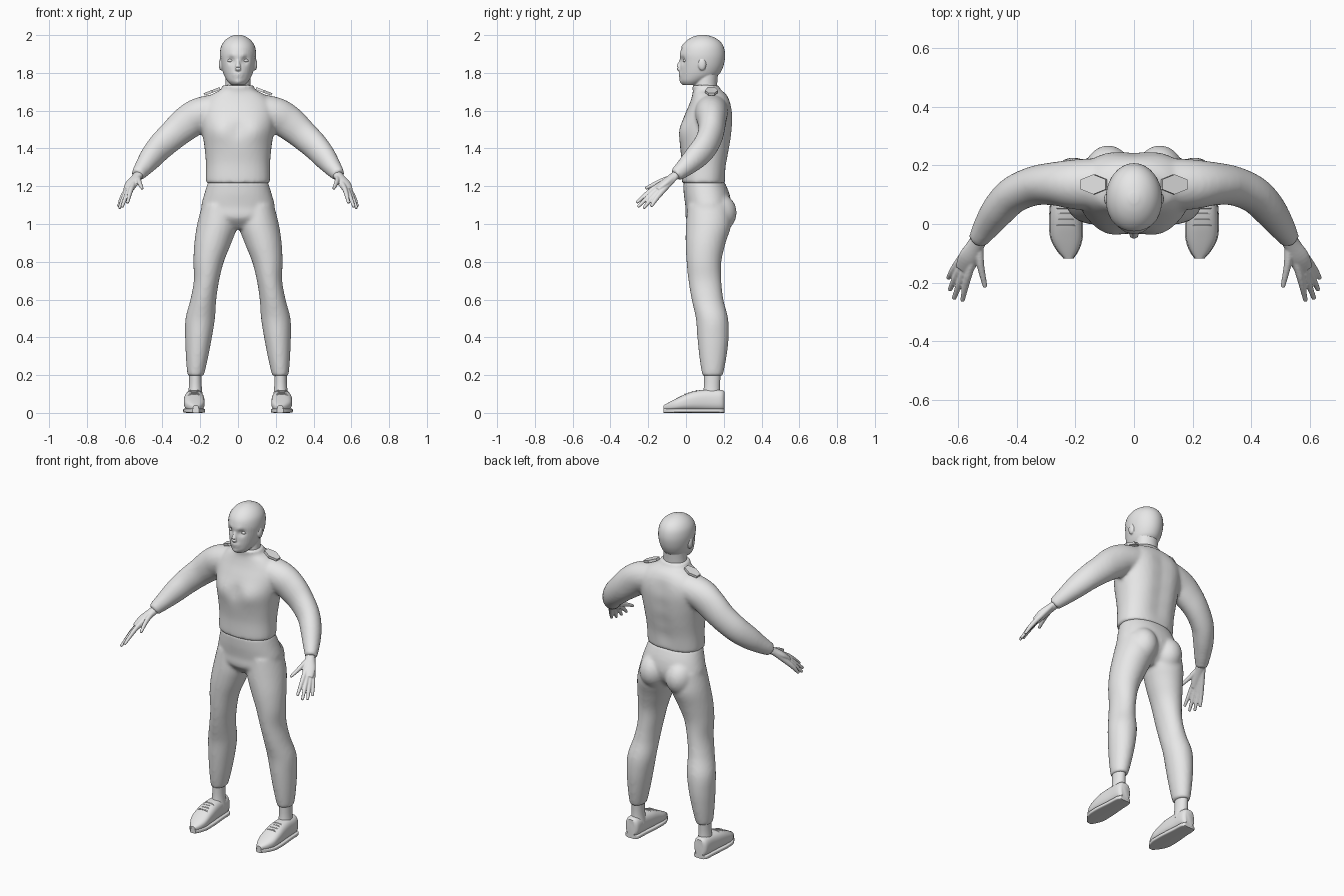
import bpy, bmesh, math
from mathutils import Vector, Matrix

default_cube = bpy.data.objects.get("Cube")
if default_cube:
    bpy.data.objects.remove(default_cube, do_unlink=True)

grey = bpy.data.materials.new("light_grey")
grey.use_nodes = True
grey.diffuse_color = (0.8, 0.8, 0.8, 1)
grey.node_tree.nodes["Principled BSDF"].inputs["Base Color"].default_value = (0.8, 0.8, 0.8, 1)

UP = Vector((0, 0, 1))


def spline(rows, steps=4):
    """Smooth curve through rows of numbers."""
    rows = [Vector(r) for r in rows]
    out = []
    for i in range(len(rows) - 1):
        a, b, c, d = rows[max(i - 1, 0)], rows[i], rows[i + 1], rows[min(i + 2, len(rows) - 1)]
        for k in range(steps):
            t = k / steps
            out.append(b + (c - a) * (t / 2) + (a * 2 - b * 5 + c * 4 - d) * (t * t / 2)
                       + (b * 3 - a - c * 3 + d) * (t ** 3 / 2))
    return out + [rows[-1]]


def loft(bm, rings, axis=None, power=2, segs=40):
    """Skin rings of (x, y, z, half width, half height) along their path."""
    rings = spline(rings)
    loops = []
    for i, r in enumerate(rings):
        centre = Vector(r[:3])
        ahead, behind = rings[min(i + 1, len(rings) - 1)], rings[max(i - 1, 0)]
        t = axis or (Vector(ahead[:3]) - Vector(behind[:3])).normalized()
        u = Vector((1, 0, 0)) if t == UP else t.cross(UP).normalized()
        v = t.cross(u)
        loop = []
        for k in range(segs):
            a = math.tau * k / segs
            c, s = math.cos(a), math.sin(a)
            c = math.copysign(abs(c) ** (2 / power), c)
            s = math.copysign(abs(s) ** (2 / power), s)
            loop.append(bm.verts.new(centre + u * c * r[3] + v * s * r[4]))
        loops.append(loop)
    for lo, hi in zip(loops, loops[1:]):
        for k in range(segs):
            n = (k + 1) % segs
            bm.faces.new((lo[k], lo[n], hi[n], hi[k]))
    bm.faces.new(loops[0][::-1])
    bm.faces.new(loops[-1])


def column(bm, rows, side=1, power=2):
    """Upright loft from rows of (z, x min, x max, y min, y max)."""
    rings = [(side * (a + b) / 2, (c + d) / 2, z, (b - a) / 2, (d - c) / 2) for z, a, b, c, d in rows]
    loft(bm, rings, UP, power)


def body(rows):
    """Rows of (z, half width, y min, y max) centred on x."""
    return [(z, -w, w, a, b) for z, w, a, b in rows]


def flip(rings, side):
    return [(side * r[0], *r[1:]) for r in rings]


def ball(bm, centre, size):
    m = Matrix.Translation(centre) @ Matrix.Diagonal((*size, 1))
    bmesh.ops.create_icosphere(bm, subdivisions=4, radius=1, matrix=m)


def bump(bm, centre, amount, spread):
    """Push the surface along y around a point, on both sides."""
    for x in {centre[0], -centre[0]}:
        c = Vector((x, *centre[1:]))
        for v in bm.verts:
            v.co.y += amount * math.exp(-(v.co - c).length_squared / (2 * spread ** 2))


def finish(bm, name, voxel=0, smooth=4):
    bmesh.ops.recalc_face_normals(bm, faces=bm.faces)
    mesh = bpy.data.meshes.new(name)
    bm.to_mesh(mesh)
    bm.free()
    mesh.materials.append(grey)
    ob = bpy.data.objects.new(name, mesh)
    bpy.context.collection.objects.link(ob)
    if voxel:
        fuse = ob.modifiers.new("Fuse", 'REMESH')
        fuse.mode = 'VOXEL'
        fuse.voxel_size = voxel
        fuse.use_smooth_shade = True
        relax = ob.modifiers.new("Relax", 'SMOOTH')
        relax.factor, relax.iterations = 0.5, smooth
    else:
        bpy.ops.object.select_all(action='DESELECT')
        ob.select_set(True)
        bpy.context.view_layer.objects.active = ob
        bpy.ops.object.shade_smooth_by_angle(angle=math.radians(40))
    return ob


# Shirt: torso with chest and spine shaping, fused with both sleeves
bm = bmesh.new()
column(bm, body([(1.215, .168, -.02, .208), (1.24, .17, -.022, .21), (1.32, .17, -.022, .22),
                 (1.41, .178, -.03, .238), (1.5, .192, -.03, .25), (1.58, .2, -.005, .252),
                 (1.64, .185, .02, .24), (1.685, .14, .034, .215), (1.71, .093, .036, .185),
                 (1.735, .083, .03, .172)]), power=2.3)
bump(bm, (.09, -.02, 1.49), -.014, .05)
bump(bm, (0, -.03, 1.5), .012, .03)
for z in (1.3, 1.4, 1.5, 1.6):
    bump(bm, (0, .24, z), -.012, .04)
sleeve = [(.1, .135, 1.605, .09, .085), (.2, .135, 1.58, .085, .09), (.27, .137, 1.535, .074, .09),
          (.34, .13, 1.475, .067, .08), (.41, .1, 1.41, .063, .073), (.46, .05, 1.352, .058, .065),
          (.5, -.005, 1.3, .047, .05), (.52, -.035, 1.275, .039, .042), (.532, -.055, 1.257, .034, .036)]
for side in (1, -1):
    loft(bm, flip(sleeve, side))
finish(bm, "shirt", .01, 5)

# Trousers: pelvis, buttocks and both legs
bm = bmesh.new()
column(bm, body([(1.225, .158, -.015, .203), (1.16, .178, -.012, .23), (1.09, .195, -.003, .24),
                 (1.03, .18, 0, .22), (.975, .08, .05, .17)]), power=2.2)
leg = [(1.1, .02, .19, .01, .23), (1.0, .002, .216, 0, .24), (.9, .035, .231, -.002, .21),
       (.8, .075, .236, .003, .187), (.7, .1, .234, .013, .187), (.6, .115, .252, .03, .198),
       (.5, .122, .278, .052, .223), (.4, .138, .28, .06, .226), (.3, .157, .276, .07, .215),
       (.22, .175, .27, .082, .2), (.195, .183, .265, .088, .193)]
for side in (1, -1):
    column(bm, leg, side)
    ball(bm, (side * .088, .165, 1.06), (.085, .103, .105))
finish(bm, "trousers", .01, 5)

# Head with face, ears and neck
skull = [(1.735, .034, -.012, .07), (1.755, .055, -.028, .11), (1.785, .073, -.032, .165),
         (1.82, .084, -.032, .188), (1.86, .091, -.032, .2), (1.9, .093, -.032, .203),
         (1.94, .086, -.02, .194), (1.97, .067, .006, .172), (1.99, .04, .04, .138), (2.0, .012, .075, .1)]
bm = bmesh.new()
column(bm, body(skull))
bump(bm, (.04, -.025, 1.866), .015, .014)
bump(bm, (.03, -.03, 1.89), -.004, .012)
bump(bm, (.012, -.03, 1.79), -.007, .011)
bump(bm, (.01, -.035, 1.788), .005, .004)
bump(bm, (0, -.02, 1.75), -.008, .012)
loft(bm, [(0, -.018, 1.885, .008, .008), (0, -.032, 1.85, .01, .01),
          (0, -.04, 1.825, .016, .012), (0, -.026, 1.81, .012, .006)])
column(bm, body([(1.69, .072, .04, .165), (1.74, .066, .045, .165), (1.8, .065, .05, .17)]))
for side in (1, -1):
    ball(bm, (side * .09, .085, 1.845), (.012, .021, .032))
finish(bm, "head", .004, 3)

# Eyes
for side, label in ((1, "left"), (-1, "right")):
    bm = bmesh.new()
    ball(bm, (side * .04, -.002, 1.865), (.016, .014, .009))
    finish(bm, label + "_eye")

# Short hair: slightly larger scalp cut along a slanted hairline
bm = bmesh.new()
column(bm, body([(z + .001, w + .003, a - .003, b + .004) for z, w, a, b in skull]))
bmesh.ops.bisect_plane(bm, geom=bm.verts[:] + bm.edges[:] + bm.faces[:], clear_inner=True,
                       plane_co=(0, .115, 1.81), plane_no=(0, 1, 1.1))
finish(bm, "hair")

# Hands: each digit runs from the wrist over its knuckle to the tip
digits = {"thumb": ((.528, -.065, 1.25), (.524, -.135, 1.225), (.507, -.215, 1.188)),
          "index": ((.53, -.06, 1.252), (.565, -.175, 1.185), (.585, -.262, 1.112)),
          "middle": ((.535, -.06, 1.25), (.582, -.17, 1.17), (.614, -.255, 1.09)),
          "ring": ((.54, -.055, 1.25), (.597, -.16, 1.158), (.628, -.225, 1.083)),
          "little": ((.545, -.055, 1.25), (.608, -.145, 1.15), (.633, -.185, 1.092))}
for side, label in ((1, "left"), (-1, "right")):
    bm = bmesh.new()
    for root, knuckle, tip in digits.values():
        path = [(*root, .015, .015), (*knuckle, .013, .014), (*tip, .008, .008)]
        loft(bm, flip(path, side), segs=16)
    wrist = [(.515, -.03, 1.275, .026, .024), (.537, -.07, 1.247, .028, .022),
             (.562, -.115, 1.215, .036, .02), (.58, -.155, 1.182, .03, .014)]
    loft(bm, flip(wrist, side), segs=24)
    finish(bm, label + "_hand", .004, 3)

# Ankles, shoes, soles and laces
shoe = [(.232, .203, .063, .028, .05), (.232, .185, .066, .043, .056), (.232, .12, .067, .047, .057),
        (.232, .05, .064, .053, .053), (.232, 0, .056, .055, .045), (.23, -.05, .044, .052, .033),
        (.226, -.09, .034, .035, .022), (.223, -.118, .028, .014, .012)]
for side, label in ((1, "left"), (-1, "right")):
    bm = bmesh.new()
    column(bm, [(.08, .185, .267, .085, .185), (.14, .192, .26, .095, .18), (.23, .192, .258, .095, .185)], side)
    finish(bm, label + "_ankle")

    bm = bmesh.new()
    loft(bm, flip(shoe, side), Vector((0, -1, 0)), 2.6)
    finish(bm, label + "_shoe")

    bm = bmesh.new()
    sole = [(x, y, .012, w + .003, .012) for x, y, z, w, h in shoe]
    loft(bm, flip(sole, side), Vector((0, -1, 0)), 5)
    finish(bm, label + "_sole")

    bm = bmesh.new()
    for i in range(4):
        y, top = .055 - i * .02, .117 - i * .006
        lace = [(.232 + dx, y, top - drop, .004, .004) for dx, drop in
                ((-.042, .022), (-.025, .004), (0, 0), (.025, .004), (.042, .022))]
        loft(bm, flip(lace, side), segs=8)
    finish(bm, label + "_laces")

    # Six-sided shoulder patch
    bm = bmesh.new()
    place = (Matrix.Translation((side * .137, .135, 1.702)) @ Matrix.Rotation(side * .36, 4, 'Y')
             @ Matrix.Diagonal((.052, .034, 1, 1)))
    bmesh.ops.create_cone(bm, cap_ends=True, segments=6, radius1=1, radius2=1, depth=.014, matrix=place)
    finish(bm, label + "_shoulder_patch")
